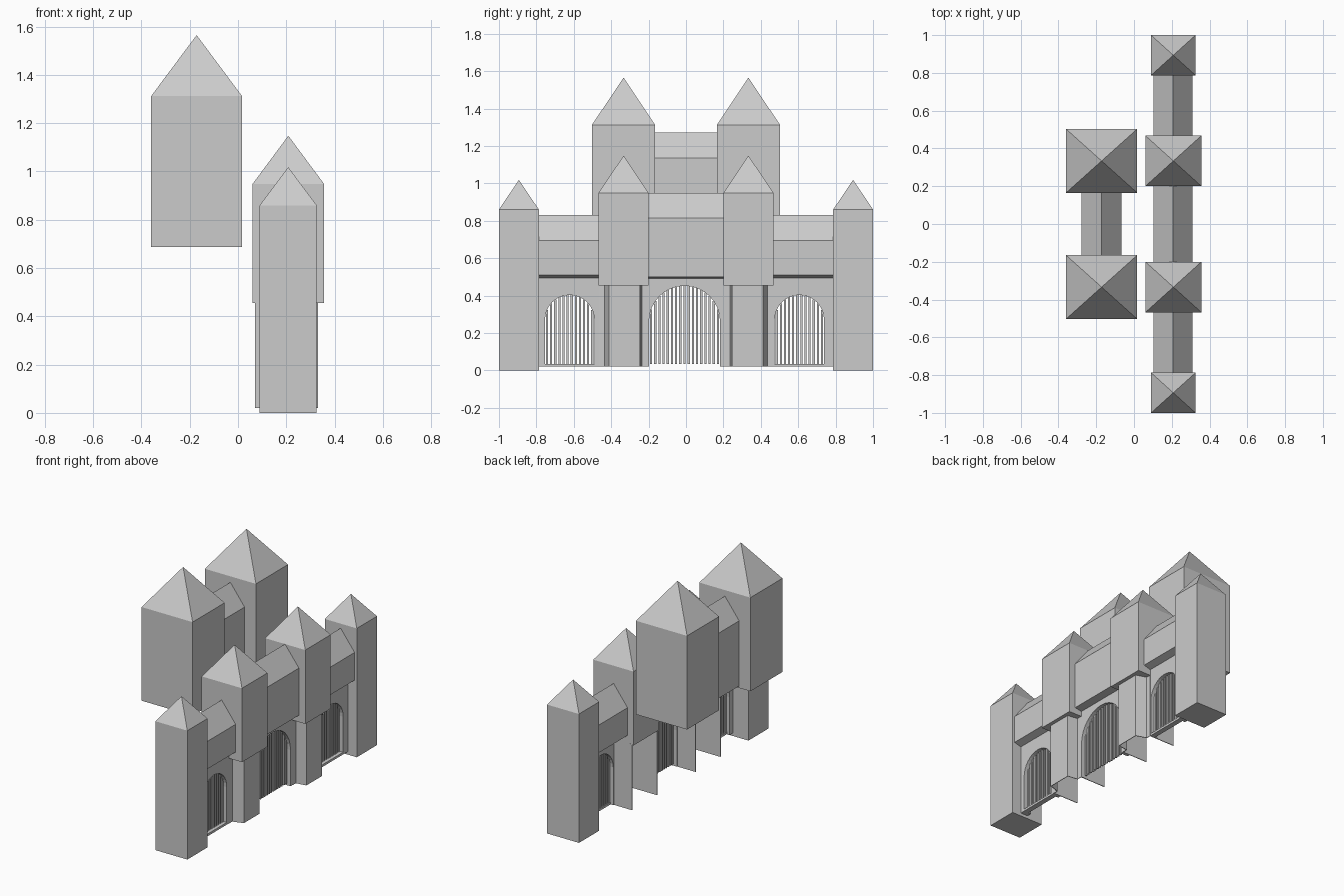
import bpy, bmesh, math

if "Cube" in bpy.data.objects:
    bpy.data.objects.remove(bpy.data.objects["Cube"])


def make(name, verts, faces):
    me = bpy.data.meshes.new(name)
    me.from_pydata(verts, [], faces)
    bm = bmesh.new()
    bm.from_mesh(me)
    bmesh.ops.recalc_face_normals(bm, faces=bm.faces)
    bm.to_mesh(me)
    bm.free()
    ob = bpy.data.objects.new(name, me)
    bpy.context.collection.objects.link(ob)
    return ob


def prism(name, lower, upper):
    """Closed prism between two matching outlines."""
    n = len(lower)
    sides = [(i, (i + 1) % n, n + (i + 1) % n, n + i) for i in range(n)]
    return make(name, lower + upper, sides + [tuple(range(n))[::-1], tuple(range(n, 2 * n))])


def box(name, x0, x1, y0, y1, z0, z1):
    pts = [(x0, y0), (x1, y0), (x1, y1), (x0, y1)]
    return prism(name, [(x, y, z0) for x, y in pts], [(x, y, z1) for x, y in pts])


def tower(name, x0, x1, y0, y1, z0, z1, apex):
    """Square shaft with a pyramid roof."""
    pts = [(x0, y0), (x1, y0), (x1, y1), (x0, y1)]
    v = [(x, y, z0) for x, y in pts] + [(x, y, z1) for x, y in pts]
    v.append(((x0 + x1) / 2, (y0 + y1) / 2, apex))
    f = [(3, 2, 1, 0)]
    for i in range(4):
        j = (i + 1) % 4
        f += [(i, j, 4 + j, 4 + i), (4 + i, 4 + j, 8)]
    return make(name, v, f)


def hall(name, x0, x1, y0, y1, z0, eaves, ridge, drop=0.0):
    """Gabled block along y, with an optional tapered underside."""
    prof = [(x1, z0), (x1, eaves), ((x0 + x1) / 2, ridge), (x0, eaves), (x0, z0)]
    if drop:
        prof += [(x0 + 0.05, z0 - drop), (x1 - 0.05, z0 - drop)]
    return prism(name, [(x, y0, z) for x, z in prof], [(x, y1, z) for x, z in prof])


WALL_BACK, WALL_FRONT, BASE = 0.205, 0.26, 0.02


def gate(tag, y0, y1, yc, r, top, bars):
    """Wall with an arched opening and a portcullis of thin bars."""
    spring = top - r
    arc = [(yc - r * math.cos(math.pi * i / 16), spring + r * math.sin(math.pi * i / 16))
           for i in range(17)]
    prof = [(y0, BASE), (yc - r, BASE)] + arc + [(yc + r, BASE), (y1, BASE), (y1, 0.5), (y0, 0.5)]
    prism(tag + "_arched_wall", [(WALL_BACK, y, z) for y, z in prof],
          [(WALL_FRONT, y, z) for y, z in prof])
    step = 2 * r / bars
    for i in range(bars):
        y = yc - r + step * (i + 0.5)
        h = spring + math.sqrt(r * r - (y - yc) ** 2)
        box(tag + "_gate_bar", 0.227, 0.238, y - step * 0.26, y + step * 0.26, 0.035, h)


# Towers, mirrored left and right
for s, side in ((-1, "left"), (1, "right")):
    def span(a, b):
        return tuple(sorted((s * a, s * b)))

    tower(side + "_rear_tower", -0.36, 0.017, *span(0.165, 0.503), 0.687, 1.312, 1.565)
    tower(side + "_middle_tower", 0.06, 0.357, *span(0.2, 0.468), 0.455, 0.948, 1.148)
    tower(side + "_outer_tower", 0.09, 0.326, *span(0.787, 1.0), 0.0, 0.86, 1.018)
    hall(side + "_gallery", 0.104, 0.31, *span(0.468, 0.787), 0.51, 0.695, 0.83, 0.015)

    # Pier sheet under the middle tower: projecting front and fins to the back
    path = [(0.07, 0.203), (0.26, 0.203), (0.26, 0.238), (0.33, 0.248),
            (0.33, 0.41), (0.26, 0.433), (0.26, 0.466), (0.07, 0.466)]
    n = len(path)
    v = [(x, s * y, z) for z in (BASE, 0.46) for x, y in path]
    pier = make(side + "_pier", v, [(i, i + 1, n + i + 1, n + i) for i in range(n - 1)])
    mod = pier.modifiers.new("thickness", "SOLIDIFY")
    mod.thickness, mod.offset = 0.005, 0.0

    # Side gate with a low sill
    yc = -0.622 if s < 0 else 0.606
    gate(side, *span(0.468, 0.79), yc, 0.132, 0.403, 12)
    box(side + "_gate_sill", 0.225, WALL_FRONT, yc - 0.134, yc + 0.134, BASE, 0.035)

# Central halls and main gate
hall("rear_hall", -0.277, -0.067, -0.165, 0.165, 0.70, 1.135, 1.272)
hall("central_gallery", 0.104, 0.31, -0.2, 0.2, 0.5, 0.815, 0.948, 0.01)
gate("main", -0.205, 0.205, -0.008, 0.19, 0.452, 17)
